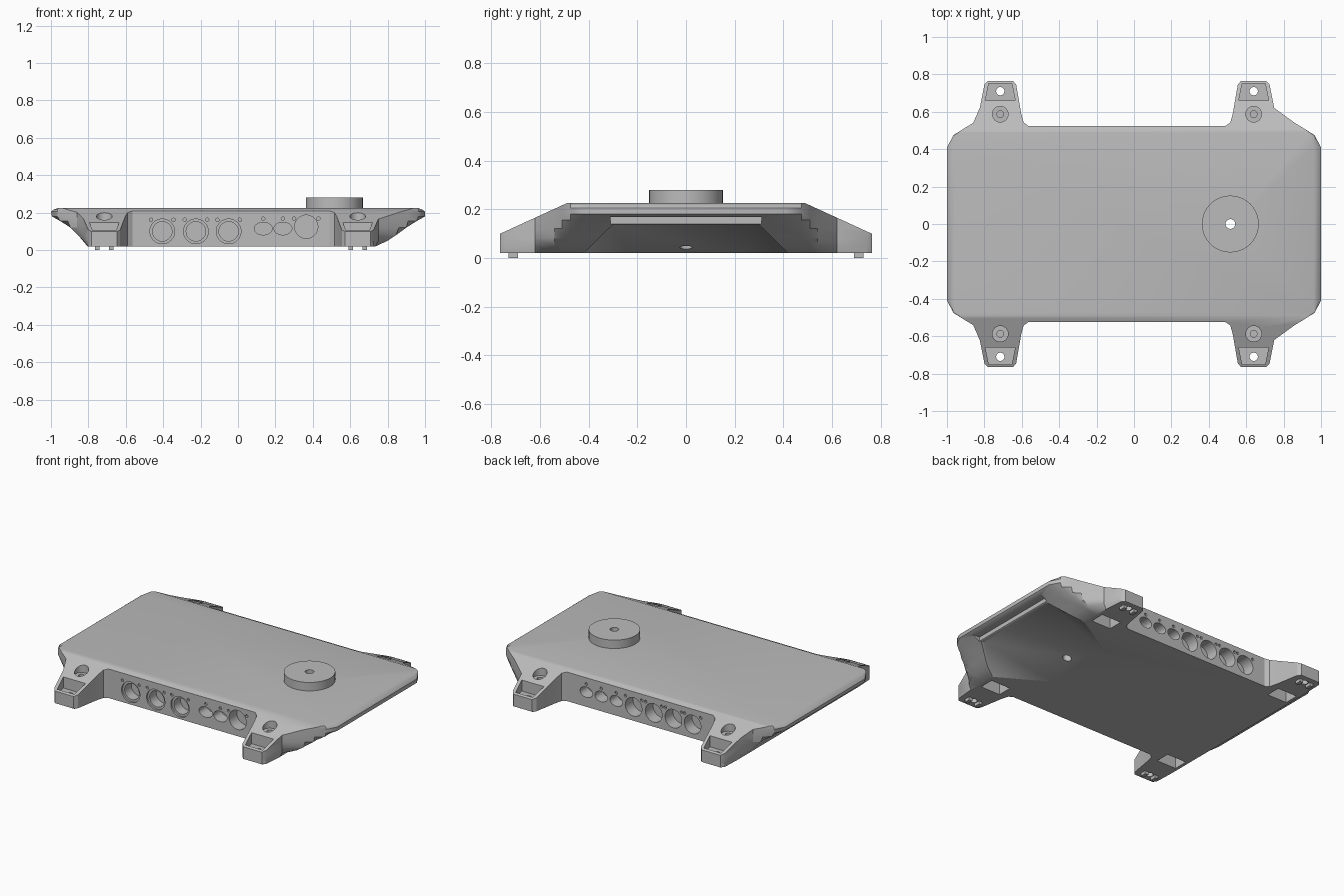
import bpy, bmesh, math

cube = bpy.data.objects.get("Cube")
if cube:
    bpy.data.objects.remove(cube, do_unlink=True)

grey = bpy.data.materials.new("mid grey")
grey.use_nodes = True
grey.diffuse_color = (0.5, 0.5, 0.5, 1)
grey.node_tree.nodes["Principled BSDF"].inputs["Base Color"].default_value = (0.5, 0.5, 0.5, 1)


def new_object(name, bm):
    bmesh.ops.recalc_face_normals(bm, faces=bm.faces)
    mesh = bpy.data.meshes.new(name)
    bm.to_mesh(mesh)
    bm.free()
    mesh.materials.append(grey)
    obj = bpy.data.objects.new(name, mesh)
    bpy.context.collection.objects.link(obj)
    return obj


def hull(name, points):
    bm = bmesh.new()
    for p in points:
        bm.verts.new(p)
    bmesh.ops.convex_hull(bm, input=bm.verts)
    return new_object(name, bm)


def box(name, x, y, z):
    return hull(name, [(a, b, c) for a in x for b in y for c in z])


def cylinder(name, loc, r, depth, axis="z", squash=1.0):
    bpy.ops.mesh.primitive_cylinder_add(vertices=40, radius=1, depth=1)
    obj = bpy.context.object
    obj.name = name
    obj.location = loc
    obj.scale = (r, r * squash, depth)
    if axis == "y":
        obj.rotation_euler.x = math.pi / 2
    obj.data.materials.append(grey)
    bpy.context.view_layer.update()
    return obj


def combine(target, tool, operation="DIFFERENCE"):
    mod = target.modifiers.new("cut", "BOOLEAN")
    mod.operation, mod.solver, mod.object = operation, "EXACT", tool
    bpy.context.view_layer.update()
    bpy.context.view_layer.objects.active = target
    bpy.ops.object.modifier_apply(modifier=mod.name)
    bpy.data.objects.remove(tool, do_unlink=True)


# Outline of one corner with its leg: offsets from leg centre, then the body end
LEG_X = {1: 0.64, -1: 0.715}
LEG = [(-.15, .525), (-.125, .542), (-.112, .59), (-.085, .745), (-.068, .765),
       (.068, .765), (.085, .745), (.11, .62)]
END = [(.86, .54), (.91, .51), (.965, .475), (1, .41)]
# Height, and reach of the flared ends on each side
FLARE = [(.02, .735, .805), (.05, .80, .83), (.08, .845, .855), (.12, .90, .895),
         (.155, .955, .95), (.18, 1, .995), (.205, 1, 1), (.217, .985, .985), (.225, .96, .96)]


def corner(sx, sy, reach):
    pts = [(LEG_X[sx] + d, y) for d, y in LEG] + END
    return [(sx * min(x, reach), sy * y) for x, y in pts]


# Body lofted from flat underside to flared rim
bm = bmesh.new()
rings = []
for z, right, left in FLARE:
    loop = (corner(1, 1, right) + corner(1, -1, right)[::-1]
            + corner(-1, -1, left) + corner(-1, 1, left)[::-1])
    rings.append([bm.verts.new((x, y, z)) for x, y in loop])
for low, high in zip(rings, rings[1:]):
    for i in range(len(low)):
        j = (i + 1) % len(low)
        bm.faces.new((low[i], low[j], high[j], high[i]))
bm.faces.new(rings[0])
bm.faces.new(rings[-1])
body = new_object("body", bm)

# Sloping shoulders over the legs
combine(body, hull("shoulder_shape", [(x, s * y, z) for x in (-1.2, 1.2) for s in (-1, 1)
        for y, z in ((.8, -.1), (.8, .083), (.49, .225), (.38, .275))]), "INTERSECT")

# Sloped hollow under one end
combine(body, hull("hollow", [(x, s * y, z) for s in (-1, 1) for x, y, z in
        ((.38, .23, .01), (.72, .43, .01), (1, .43, .01), (.9, .3, .137), (1, .3, .137))]))

# Grip slots under both flared ends
for s in (-1, 1):
    combine(body, box("slot", (s * .93, s * 1.1), (-.31, .31), (.14, .168)))

# Leg pockets, bores, mounting holes and the small tabs beneath
for sx, cx in LEG_X.items():
    cx *= sx
    for sy in (-1, 1):
        combine(body, hull("pocket", [(cx + s * w, sy * y, z) for s in (-1, 1)
                for w, y in ((.08, .66), (.062, .75)) for z in (.075, .3)]))
        combine(body, cylinder("bore", (cx, sy * .587, .25), .042, .2))
        combine(body, cylinder("bore_core", (cx, sy * .587, .2), .018, .16))
        combine(body, cylinder("mount_hole", (cx, sy * .71, .1), .022, .4))
        combine(body, box("under_pocket", (cx - .07, cx + .07), (sy * .46, sy * .555), (-.1, .12)))
        for s in (-1, 1):
            box("foot_tab", (cx + s * .026, cx + s * .05), (sy * .69, sy * .73), (0, .025))


def port(x, z, r, side, depth=.08, squash=1.0):
    combine(body, cylinder("port", (x, side * .525, z), r, depth * 2, "y", squash))


# Front sockets: stepped round, oval and plain round, with small screws
for x in (-.405, -.225, -.05):
    port(x, .1, .066, -1, .012)
    port(x, .1, .052, -1)
    for s in (-1, 1):
        port(x + s * .06, .162, .009, -1, .01)
for x in (.135, .24):
    port(x, .115, .048, -1, squash=.7)
    port(x, .168, .009, -1, .01)
port(.365, .125, .062, -1)
for s in (-1, 1):
    port(.365 + s * .065, .168, .009, -1, .01)

# Back sockets
for x in (.35, .243, .135):
    port(x, .115, .045, 1, squash=.75)
    port(x, .168, .009, 1, .01)
for x in (.01, -.135, -.277, -.415):
    port(x, .11, .06, 1)
    for s in (-1, 1):
        port(x + s * .058, .168, .009, 1, .01)

# Round turret on top, drilled right through with the body
turret = cylinder("turret", (.515, 0, .25), .152, .06)
for part in (body, turret):
    combine(part, cylinder("centre_hole", (.515, 0, .15), .026, .5))

bpy.ops.object.select_all(action="DESELECT")
for part in (body, turret):
    part.select_set(True)
bpy.context.view_layer.objects.active = body
bpy.ops.object.shade_smooth_by_angle(angle=math.radians(30))
